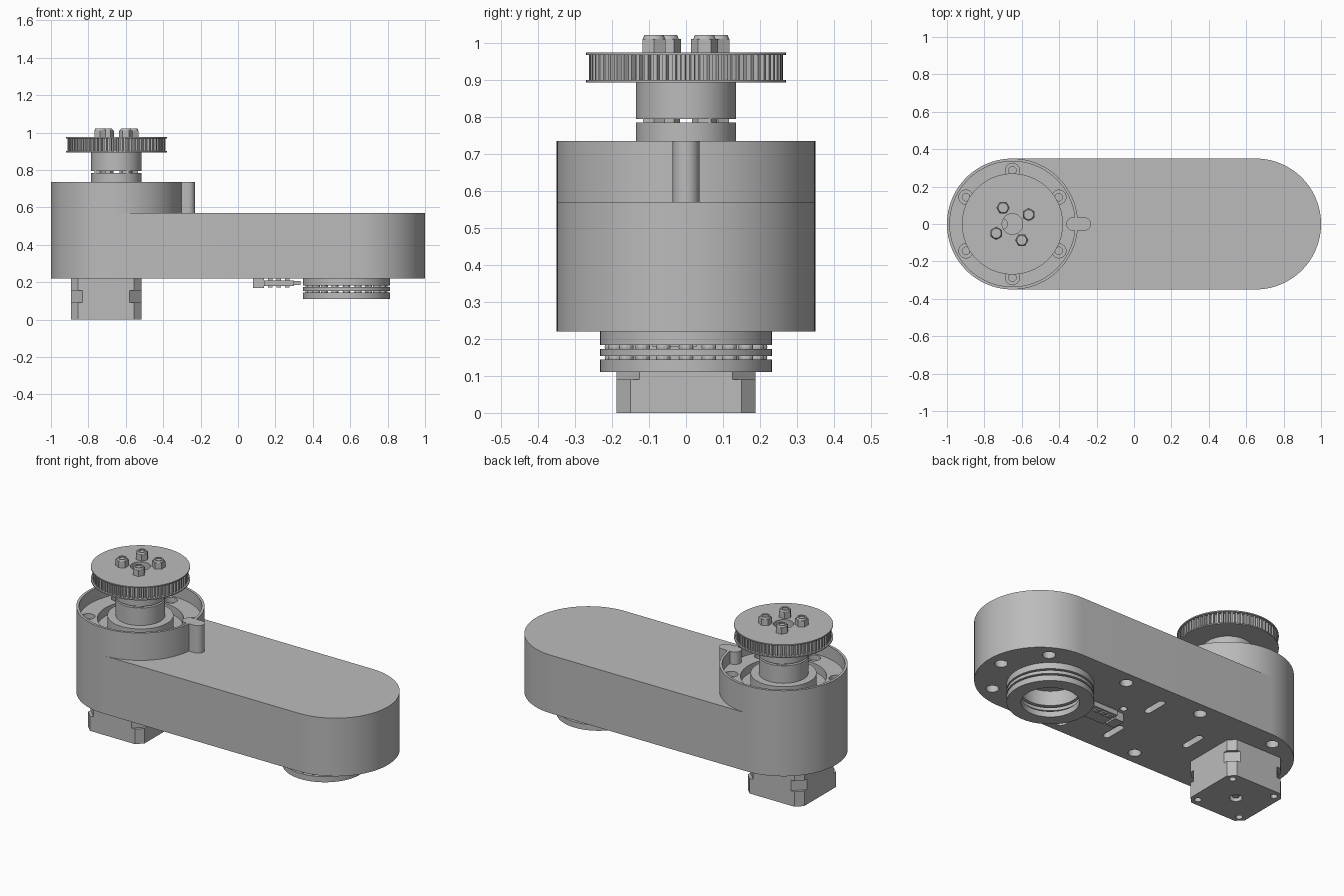
import bpy, bmesh, math
from math import cos, sin, pi, radians

cube = bpy.data.objects.get("Cube")
if cube:
    bpy.data.objects.remove(cube, do_unlink=True)

grey = bpy.data.materials.new("machined grey")
grey.use_nodes = True
colour = (0.5, 0.5, 0.5, 1)
grey.diffuse_color = colour
grey.node_tree.nodes["Principled BSDF"].inputs["Base Color"].default_value = colour

LEFT, OUT, MOTOR = -0.65, 0.58, -0.705   # axis positions along x


def circle(r, n=24, x=0, y=0, a0=0):
    return [(x + r * cos(a0 + 2 * pi * i / n), y + r * sin(a0 + 2 * pi * i / n)) for i in range(n)]


def capsule(half, r, n=16):
    """Outline of a slot lying along x."""
    right = [(half + r * cos(a), r * sin(a)) for a in (-pi / 2 + pi * i / n for i in range(n + 1))]
    return right + [(-x, -y) for x, y in right]


def octagon(half, cut):
    k = half - cut
    return [(half, -k), (half, k), (k, half), (-k, half), (-half, k), (-half, -k), (-k, -half), (k, -half)]


def prism(bm, outline, z0, z1):
    lo = [bm.verts.new((x, y, z0)) for x, y in outline]
    hi = [bm.verts.new((x, y, z1)) for x, y in outline]
    bm.faces.new(lo[::-1])
    bm.faces.new(hi)
    for i in range(len(lo)):
        j = (i + 1) % len(lo)
        bm.faces.new((lo[i], lo[j], hi[j], hi[i]))


def lathe(bm, profile, x=0, y=0, n=96, closed=False):
    """Revolve (radius, z) points; open profiles are capped at both ends."""
    rings = [[bm.verts.new((x + px, y + py, z)) for px, py in circle(r, n)] for r, z in profile]
    pairs = list(zip(rings, rings[1:]))
    if closed:
        pairs.append((rings[-1], rings[0]))
    else:
        bm.faces.new(rings[0][::-1])
        bm.faces.new(rings[-1])
    for a, b in pairs:
        for i in range(n):
            j = (i + 1) % n
            bm.faces.new((a[i], a[j], b[j], b[i]))


def tube(bm, inner, outer, z0, z1, x=0):
    lathe(bm, [(inner, z0), (outer, z0), (outer, z1), (inner, z1)], x, closed=True)


def finish(name, bm, x=0, y=0):
    bmesh.ops.recalc_face_normals(bm, faces=bm.faces)
    mesh = bpy.data.meshes.new(name)
    bm.to_mesh(mesh)
    bm.free()
    mesh.materials.append(grey)
    ob = bpy.data.objects.new(name, mesh)
    ob.location = (x, y, 0)
    bpy.context.collection.objects.link(ob)
    return ob


def select(ob):
    bpy.ops.object.select_all(action='DESELECT')
    ob.select_set(True)
    bpy.context.view_layer.objects.active = ob


def cut(ob, bm):
    cutter = finish("cutter", bm)
    cutter.hide_render = True
    mod = ob.modifiers.new("holes", 'BOOLEAN')
    mod.object = cutter
    mod.operation = 'DIFFERENCE'
    mod.solver = 'EXACT'
    select(ob)
    bpy.ops.object.modifier_apply(modifier=mod.name)
    bpy.data.objects.remove(cutter, do_unlink=True)


# Long housing with holes, slots and output bore underneath
bm = bmesh.new()
prism(bm, capsule(0.65, 0.35, 48), 0.22, 0.57)
housing = finish("housing", bm)
bm = bmesh.new()
screws = [(x, s * 0.27) for x in (0.28, -0.23, -0.73) for s in (-1, 1)]
screws += [(0.65 + 0.27 * cos(radians(a)), 0.27 * sin(radians(a))) for a in (-60, 0, 60)]
for x, y in screws:
    lathe(bm, [(0.035, 0.2), (0.035, 0.27), (0.018, 0.27), (0.018, 0.33)], x, y, 24)
lathe(bm, [(0.02, 0.2), (0.02, 0.28)], 0.115, 0.05, 20)
for x, y in ((0, 0.17), (0, -0.17), (-0.39, 0.02)):
    prism(bm, [(x - v, y + u) for u, v in capsule(0.055, 0.02)], 0.2, 0.27)
lathe(bm, [(0.16, 0.2), (0.16, 0.27), (0.12, 0.27), (0.12, 0.34)], OUT, n=64)
cut(housing, bm)

# Round collar with stepped recess and screw holes
bm = bmesh.new()
lathe(bm, [(0.35, 0.57), (0.35, 0.735), (0.335, 0.735), (0.335, 0.66), (0.235, 0.66), (0.235, 0.61),
           (0.18, 0.61), (0.18, 0.68), (0.06, 0.68), (0.06, 0.6)], LEFT)
collar = finish("collar", bm)
bm = bmesh.new()
for i in range(6):
    a = pi / 6 + i * pi / 3
    lathe(bm, [(0.038, 0.75), (0.038, 0.63), (0.02, 0.63), (0.02, 0.6)],
          LEFT + 0.287 * cos(a), 0.287 * sin(a), 24)
cut(collar, bm)

# Locating lug on the collar
bm = bmesh.new()
prism(bm, capsule(0.03, 0.036), 0.57, 0.735)
finish("collar_lug", bm, -0.296)

# Hub: lower flange and upper sleeve
bm = bmesh.new()
tube(bm, 0.055, 0.135, 0.67, 0.785, LEFT)
finish("hub_flange", bm)
bm = bmesh.new()
tube(bm, 0.055, 0.135, 0.795, 0.9, LEFT)
finish("hub_sleeve", bm)

# Toothed pulley between two thin rims
bm = bmesh.new()
teeth = 64
outline = []
for i in range(teeth):
    for r, f in ((0.246, 0), (0.246, 0.4), (0.262, 0.5), (0.262, 0.9)):
        a = 2 * pi * (i + f) / teeth
        outline.append((r * cos(a), r * sin(a)))
prism(bm, outline, 0.9, 0.969)
pulley = finish("pulley_teeth", bm, LEFT)
bm = bmesh.new()
lathe(bm, [(0.055, 0.85), (0.055, 1.0)], LEFT, n=48)
cut(pulley, bm)
for name, z in (("pulley_lower_rim", 0.894), ("pulley_upper_rim", 0.968)):
    bm = bmesh.new()
    tube(bm, 0.055, 0.27, z, z + 0.007, LEFT)
    finish(name, bm)

# Pulley screws: nut, bolt end and spacer in the hub gap
for i in range(4):
    a = radians(30 + 90 * i)
    x, y = LEFT + 0.1 * cos(a), 0.1 * sin(a)
    bm = bmesh.new()
    prism(bm, circle(0.036, 6, a0=a), 0.975, 1.012)
    lathe(bm, [(0.03, 1.012), (0.026, 1.022), (0.018, 1.022), (0.018, 1.016)], n=24)
    prism(bm, circle(0.034, 6, a0=a), 0.78, 0.8)
    finish("pulley_screw", bm, x, y)

# Motor: chamfered block with a narrower waist, and its shaft
bm = bmesh.new()
for chamfer, z0, z1 in ((0.038, 0, 0.09), (0.062, 0.09, 0.155), (0.038, 0.155, 0.225)):
    prism(bm, octagon(0.188, chamfer), z0, z1)
motor = finish("motor", bm, MOTOR)
bm = bmesh.new()
for sx in (-1, 1):
    for sy in (-1, 1):
        lathe(bm, [(0.019, -0.02), (0.019, 0.03)], MOTOR + sx * 0.143, sy * 0.143, 20)
lathe(bm, [(0.034, -0.02), (0.034, 0.03)], MOTOR, n=32)
cut(motor, bm)
bm = bmesh.new()
lathe(bm, [(0.018, 0.01), (0.018, 0.05)], MOTOR, n=24)
lathe(bm, [(0.03, 0.59), (0.03, 0.72)], MOTOR, n=32)
finish("motor_shaft", bm)

# Output bearing: three washers with balls between
for name, inner, z0, z1 in (("bearing_base", 0.16, 0.183, 0.225), ("bearing_middle", 0.165, 0.154, 0.173),
                            ("bearing_cap", 0.155, 0.11, 0.144)):
    bm = bmesh.new()
    tube(bm, inner, 0.232, z0, z1, OUT)
    finish(name, bm)
bm = bmesh.new()
for z in (0.149, 0.178):
    for i in range(20):
        a = 2 * pi * i / 20
        ball = bmesh.ops.create_uvsphere(bm, u_segments=12, v_segments=8, radius=0.02)
        bmesh.ops.translate(bm, verts=ball["verts"], vec=(OUT + 0.2 * cos(a), 0.2 * sin(a), z))
finish("bearing_balls", bm)

# Small sensor beside the bearing
bm = bmesh.new()
for x0, x1, y0, y1, z0, z1 in ((0.14, 0.3, -0.09, 0.03, 0.18, 0.21), (0.08, 0.14, -0.07, 0.01, 0.17, 0.222),
                               (0.3, 0.335, -0.06, 0, 0.185, 0.205)):
    prism(bm, [(x0, y0), (x1, y0), (x1, y1), (x0, y1)], z0, z1)
for i in range(3):
    x = 0.16 + 0.045 * i
    prism(bm, [(x, -0.01), (x + 0.025, -0.01), (x + 0.025, 0.02), (x, 0.02)], 0.172, 0.222)
finish("sensor", bm)

# Smooth round walls, keep edges sharp
for ob in bpy.context.scene.objects:
    if ob.type == 'MESH' and ob.data.materials and ob.data.materials[0] == grey:
        select(ob)
        bpy.ops.object.shade_smooth_by_angle(angle=radians(25))
